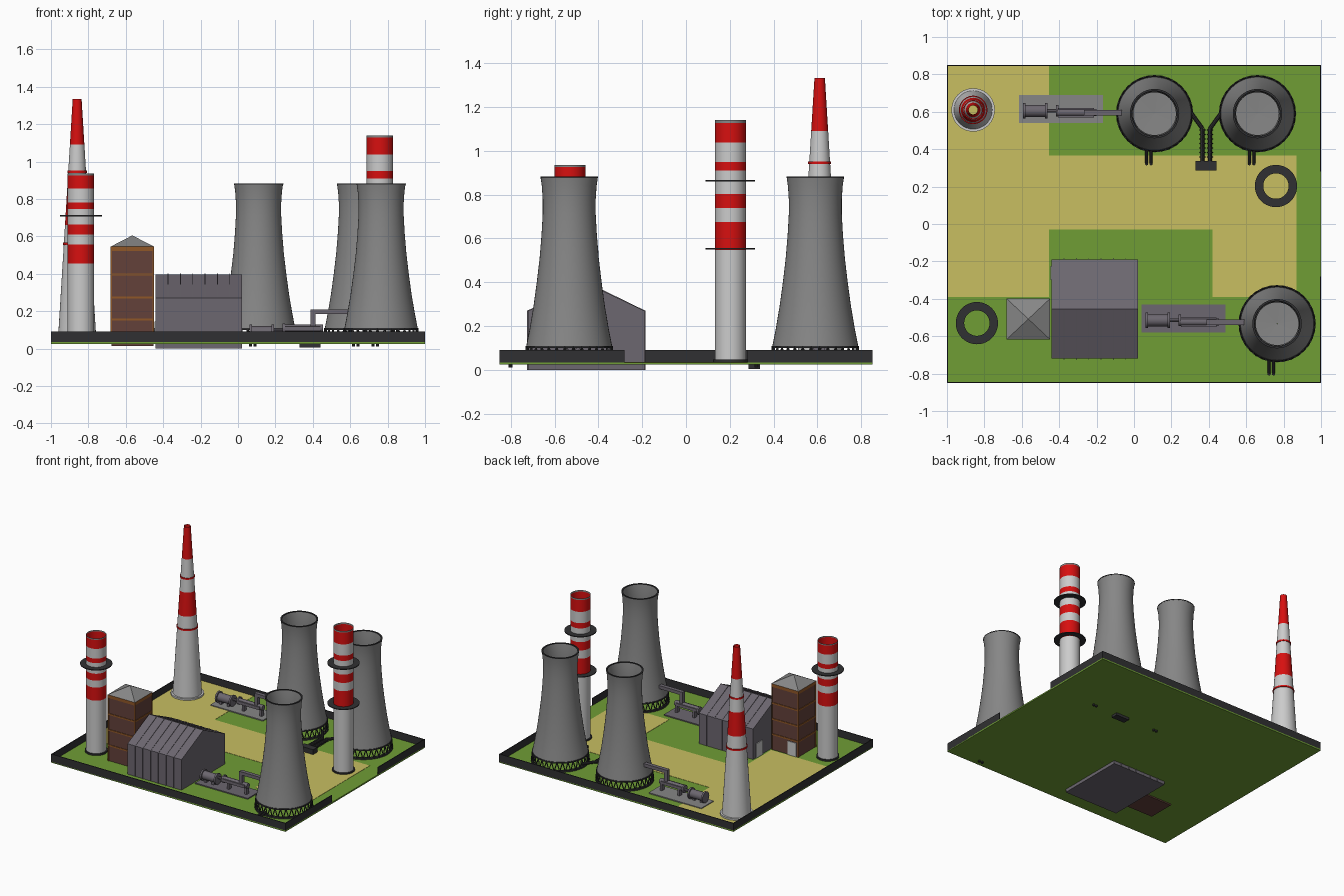
import bpy, bmesh, math
from mathutils import Vector, Matrix

if "Cube" in bpy.data.objects:
    bpy.data.objects.remove(bpy.data.objects["Cube"])


def material(name, r, g, b):
    m = bpy.data.materials.new(name)
    m.use_nodes = True
    m.diffuse_color = (r, g, b, 1)
    m.node_tree.nodes["Principled BSDF"].inputs["Base Color"].default_value = (r, g, b, 1)
    return m


GREEN = material("grass green", .16, .34, .036)
SAND = material("sand yellow", .58, .52, .12)
DARK = material("charcoal", .03, .03, .032)
GREY = material("concrete grey", .24, .24, .24)
WHITE = material("chimney white", .6, .6, .6)
RED = material("signal red", .68, .005, .005)
ORANGE = material("trim orange", .28, .095, .02)
BRICK = material("brick brown", .125, .052, .042)
METAL = material("purple grey", .15, .135, .16)


def finish(name, bm, mats, smooth=False):
    me = bpy.data.meshes.new(name)
    bm.to_mesh(me)
    bm.free()
    ob = bpy.data.objects.new(name, me)
    bpy.context.collection.objects.link(ob)
    for m in mats:
        me.materials.append(m)
    if smooth:
        bpy.ops.object.select_all(action='DESELECT')
        ob.select_set(True)
        bpy.context.view_layer.objects.active = ob
        bpy.ops.object.shade_smooth_by_angle(angle=math.radians(35))
    return ob


def add_box(bm, lo, hi):
    lo, hi = Vector(lo), Vector(hi)
    mat = Matrix.Translation((lo + hi) / 2) @ Matrix.Diagonal((*(hi - lo), 1))
    bmesh.ops.create_cube(bm, size=1, matrix=mat)


def box(name, lo, hi, mat):
    bm = bmesh.new()
    add_box(bm, lo, hi)
    return finish(name, bm, [mat])


def add_rod(bm, a, b, r, sides=10):
    a, b = Vector(a), Vector(b)
    rot = (b - a).to_track_quat('Z', 'Y').to_matrix().to_4x4()
    bmesh.ops.create_cone(bm, cap_ends=True, segments=sides, radius1=r, radius2=r,
                          depth=(b - a).length, matrix=Matrix.Translation((a + b) / 2) @ rot)


def lathe(name, x, y, profile, mats, index=None, segs=40):
    """Revolve (radius, z) points; index gives the material of each segment."""
    bm = bmesh.new()
    rings = []
    for r, z in profile:
        rings.append([bm.verts.new((x + r * math.cos(t), y + r * math.sin(t), z))
                      for t in (2 * math.pi * i / segs for i in range(segs))])
    for k in range(len(rings) - 1):
        for i in range(segs):
            j = (i + 1) % segs
            f = bm.faces.new((rings[k][i], rings[k][j], rings[k + 1][j], rings[k + 1][i]))
            f.material_index = index[k] if index else 0
    return finish(name, bm, mats, True)


def ring(name, x, y, inner, outer, z, h, mat):
    lathe(name, x, y, [(inner, z), (outer, z), (outer, z + h), (inner, z + h), (inner, z)], [mat])


# Ground, sand roads and perimeter wall with a gate on the left side
FLOOR = .035
box("ground", (-1, -.85, .024), (1, .85, FLOOR), GREEN)
bm = bmesh.new()
for x0, y0, x1, y1 in [(-.994, -.39, -.455, .844), (-.455, -.03, .87, .365), (.42, -.39, .87, -.03)]:
    add_box(bm, (x0, y0, FLOOR - .001), (x1, y1, FLOOR + .002))
finish("sand_road", bm, [SAND])
bm = bmesh.new()
for s in (-1, 1):
    add_box(bm, (-1, s * .847 - .003, .03), (1, s * .847 + .003, .09))
    add_box(bm, (.994, s * .565 - .285, .03), (1, s * .565 + .285, .09))
add_box(bm, (-1, -.85, .03), (-.994, .85, .09))
finish("perimeter_wall", bm, [DARK])


# Cooling towers: flared shell, inner floor, rim, zigzag footing, drain pipes
def cooling_tower(tag, x, y):
    shell = [(.196, .108), (.18, .19), (.163, .29), (.148, .4), (.135, .51),
             (.126, .62), (.121, .71), (.121, .78), (.125, .84), (.131, .88)]
    inner = [(r - .007, z) for r, z in reversed(shell)]
    lathe("cooling_tower_" + tag, x, y, shell + inner + [(.001, .1)], [GREY], segs=48)
    ring("tower_rim_" + tag, x, y, .121, .132, .876, .006, DARK)
    ring("tower_footing_" + tag, x, y, .188, .206, FLOOR, .012, DARK)
    ring("tower_collar_" + tag, x, y, .19, .2, .1, .01, DARK)
    bm = bmesh.new()
    n = 32
    for i in range(n):
        a, m, b = (2 * math.pi * (i + k) / n for k in (0, .5, 1))
        top = (x + .196 * math.cos(m), y + .196 * math.sin(m), .106)
        for t in (a, b):
            add_rod(bm, (x + .202 * math.cos(t), y + .202 * math.sin(t), .04), top, .004, 5)
    finish("tower_struts_" + tag, bm, [DARK])
    bm = bmesh.new()
    for s in (-.043, -.019):
        add_rod(bm, (x + s, y - .19, .06), (x + s, y - .27, .05), .009)
        add_rod(bm, (x + s, y - .268, .056), (x + s, y - .268, .012), .009)
    finish("drain_pipes_" + tag, bm, [DARK], True)


cooling_tower("front", .765, -.533)
cooling_tower("back_middle", .11, .59)
cooling_tower("back_left", .66, .59)


# Banded chimneys: bands run from the bottom up as (top height, colour index)
def chimney(name, x, y, radius, bands):
    prof, idx, z = [], [], FLOOR
    for top, c in bands:
        prof += [(radius(z), z), (radius(top), top)]
        idx += [c, c]
        z = top
    lathe(name, x, y, prof, [WHITE, RED, GREY], idx[:-1], 36)


W, R, G = 0, 1, 2
straight = lambda z: .071
chimney("short_chimney", -.84, -.53, straight,
        [(.455, W), (.556, R), (.61, W), (.663, R), (.745, W), (.78, R), (.855, W), (.925, R), (.935, G)])
chimney("mid_chimney", .759, .203, straight,
        [(.548, W), (.676, R), (.74, W), (.804, R), (.91, W), (.95, R), (1.037, W), (1.128, R), (1.14, G)])
taper = lambda z: .1 - .0613 * (z - .09)
chimney("tall_chimney", -.86, .61, taper, [(.66, W), (.84, R), (1.09, W), (1.333, R)])
for z in (.56, .945):
    ring("tall_chimney_band", -.86, .61, taper(z) - .003, taper(z) + .005, z - .006, .012, RED)
ring("tall_chimney_base", -.86, .61, .09, .116, FLOOR, .014, WHITE)
for x, y, z in [(-.84, -.53, .71), (.759, .203, .863), (.759, .203, .553)]:
    ring("chimney_platform", x, y, .068, .113, z - .003, .006, DARK)
for x, y in [(-.84, -.53), (.759, .203)]:
    ring("chimney_footing", x, y, .071, .08, FLOOR, .012, DARK)

# Brick tower with orange trims, pyramid roof and door
X0, X1, Y0, Y1 = -.677, -.453, -.613, -.403
box("brick_tower", (X0, Y0, .014), (X1, Y1, .545), BRICK)
bm = bmesh.new()
e = .004
for z, h in [(.155, .006), (.273, .006), (.396, .006), (.533, .012)]:
    add_box(bm, (X0 - e, Y0 - e, z - h), (X1 + e, Y1 + e, z + h))
for x in (X0, X1):
    for y in (Y0, Y1):
        add_box(bm, (x - e, y - e, FLOOR), (x + e, y + e, .545))
finish("brick_tower_trim", bm, [ORANGE])
bm = bmesh.new()
base = [bm.verts.new((x, y, .545)) for x, y in
        [(X0 - e, Y0 - e), (X1 + e, Y0 - e), (X1 + e, Y1 + e), (X0 - e, Y1 + e)]]
apex = bm.verts.new(((X0 + X1) / 2, (Y0 + Y1) / 2, .605))
bm.faces.new(base[::-1])
for i in range(4):
    bm.faces.new((base[i], base[(i + 1) % 4], apex))
finish("brick_tower_roof", bm, [GREY])
box("brick_tower_door", (-.66, Y1 - .002, FLOOR), (-.59, Y1 + .006, .14), WHITE)


# Gabled hall with raised seams
def add_gable(bm, x0, x1, grow=0.0):
    pts = [(-.72 - grow, 0), (-.19 + grow, 0), (-.19 + grow, .27), (-.455, .397 + grow), (-.72 - grow, .27)]
    ends = [[bm.verts.new((x, y, z)) for y, z in pts] for x in (x0, x1)]
    bm.faces.new(ends[0][::-1])
    bm.faces.new(ends[1])
    for i in range(5):
        j = (i + 1) % 5
        bm.faces.new((ends[0][i], ends[0][j], ends[1][j], ends[1][i]))


bm = bmesh.new()
add_gable(bm, -.44, .022)
finish("hall", bm, [METAL])
bm = bmesh.new()
for i in range(1, 7):
    x = -.44 + i * .066
    add_gable(bm, x - .002, x + .002, .005)
finish("hall_seams", bm, [METAL])
box("hall_door", (-.446, -.3, FLOOR), (-.438, -.225, .145), WHITE)


# Turbine sets: pad, flanged drum, shaft, casing and raised duct into the tower
def turbine(tag, dx, dy, pad):
    p = lambda x, z, y=-.515: (x + dx, y + dy, z)
    box("turbine_pad_" + tag, p(.04, FLOOR, -.58), p(.49, .043, -.43), pad)
    bm = bmesh.new()
    add_rod(bm, p(.065, .088), p(.19, .088), .032, 20)
    for x in (.062, .18):
        add_rod(bm, p(x, .088), p(x + .013, .088), .042, 20)
    add_rod(bm, p(.19, .1), p(.26, .1), .01)
    add_rod(bm, p(.238, .105), p(.25, .105), .03, 16)
    add_rod(bm, p(.245, .108, -.524), p(.455, .108, -.524), .02, 14)
    finish("turbine_" + tag, bm, [METAL], True)
    bm = bmesh.new()
    for x in (.085, .15, .28, .43):
        add_box(bm, p(x, .04, -.535), p(x + .018, .095, -.505))
    add_box(bm, p(.25, .095, -.55), p(.44, .118, -.5))
    add_box(bm, p(.388, .11, -.54), p(.414, .21, -.51))
    add_box(bm, p(.388, .185, -.54), p(.61, .21, -.51))
    finish("turbine_duct_" + tag, bm, [METAL])


turbine("front", 0, 0, METAL)
turbine("back", -.655, 1.12, GREY)

# Pump block with ribbed pipes to the two back towers
box("pump_block", (.33, .285, .005), (.442, .337, .075), DARK)
bm = bmesh.new()
for s in (-1, 1):
    c = .386
    a, b, d = (c + s * .02, .33, .06), (c + s * .02, .51, .06), (c + s * .085, .6, .06)
    add_rod(bm, a, b, .011)
    add_rod(bm, b, d, .011)
    for k in range(7):
        y = .355 + k * .024
        add_rod(bm, (a[0], y, .06), (a[0], y + .007, .06), .016)
finish("pump_pipes", bm, [DARK], True)
